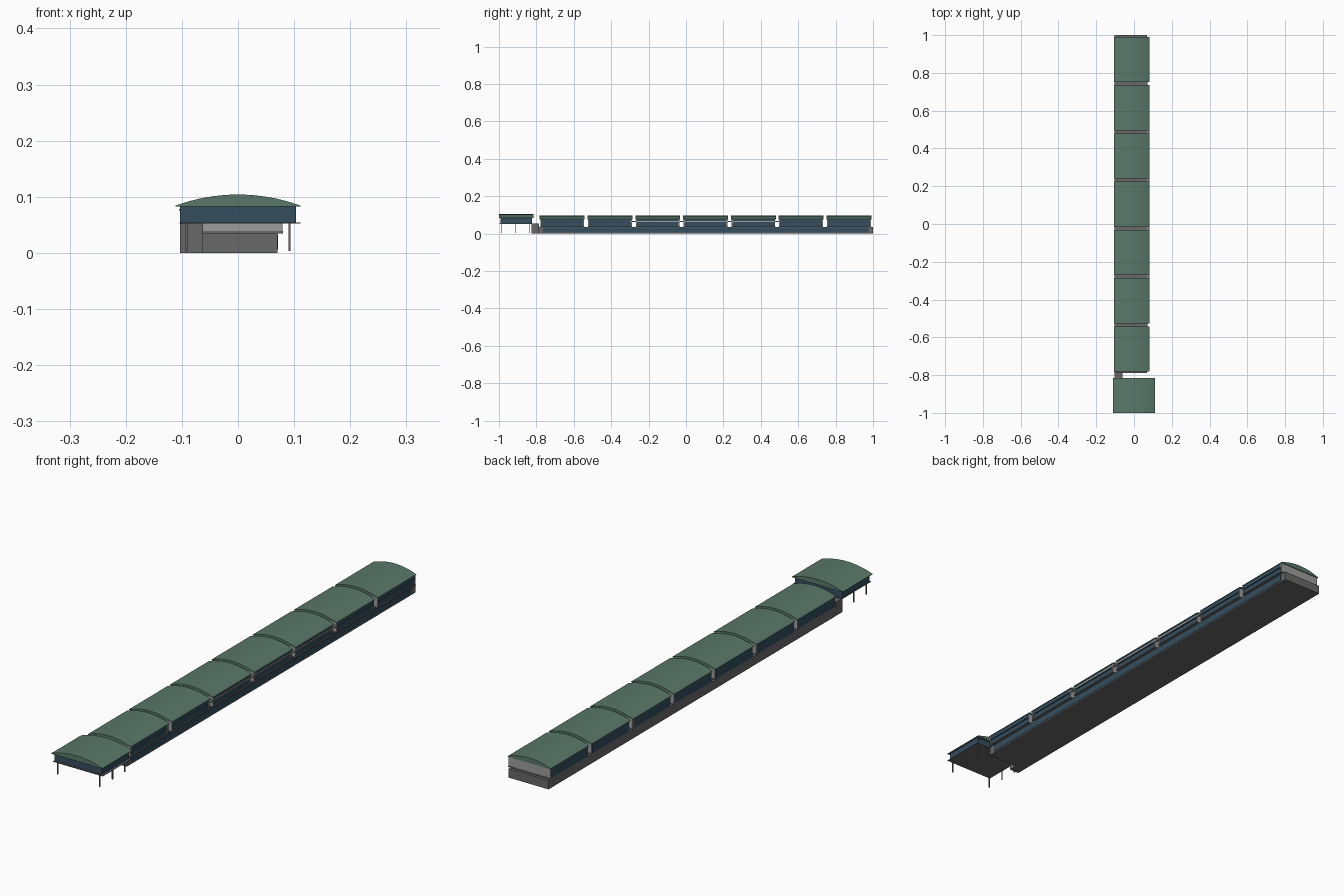
import bpy, bmesh, math

if "Cube" in bpy.data.objects:
    bpy.data.objects.remove(bpy.data.objects["Cube"])


def material(name, rgb):
    m = bpy.data.materials.new(name)
    m.diffuse_color = (*rgb, 1)
    m.use_nodes = True
    m.node_tree.nodes["Principled BSDF"].inputs["Base Color"].default_value = m.diffuse_color
    return m


GREEN = material("green_roof", (0.10, 0.19, 0.14))
GLASS = material("blue_glass", (0.035, 0.075, 0.11))
DARK = material("dark_concrete", (0.14, 0.14, 0.14))
LIGHT = material("light_concrete", (0.34, 0.34, 0.34))


def add(name, bm, mat):
    bmesh.ops.recalc_face_normals(bm, faces=bm.faces)
    me = bpy.data.meshes.new(name)
    bm.to_mesh(me)
    bm.free()
    ob = bpy.data.objects.new(name, me)
    bpy.context.collection.objects.link(ob)
    me.materials.append(mat)
    return ob


def box(name, x, y, z, mat):
    bm = bmesh.new()
    bmesh.ops.create_cube(bm, size=1)
    for v in bm.verts:
        v.co = [(r[0] + r[1]) / 2 + c * (r[1] - r[0]) for r, c in zip((x, y, z), v.co)]
    return add(name, bm, mat)


def arch_roof(name, x, y, z, lip):
    """Solid circular-segment roof with a thin eave, extruded along y."""
    half, rise, mid = (x[1] - x[0]) / 2, z[1] - z[0] - lip, (x[0] + x[1]) / 2
    radius = (half * half + rise * rise) / (2 * rise)
    span = math.asin(half / radius)
    n = 16
    pts = [(x[0], z[0])]
    for i in range(n + 1):
        a = span * (2 * i / n - 1)
        pts.append((mid + radius * math.sin(a), z[1] - radius * (1 - math.cos(a))))
    pts.append((x[1], z[0]))
    bm = bmesh.new()
    face = bm.faces.new([bm.verts.new((px, y[0], pz)) for px, pz in pts])
    ext = bmesh.ops.extrude_face_region(bm, geom=[face], use_keep_orig=True)
    for v in ext["geom"]:
        if isinstance(v, bmesh.types.BMVert):
            v.co.y = y[1]
    ob = add(name, bm, GREEN)
    bpy.ops.object.select_all(action='DESELECT')
    ob.select_set(True)
    bpy.context.view_layer.objects.active = ob
    bpy.ops.object.shade_smooth_by_angle(angle=math.radians(30))


# Long ground floor with a glazed right side
box("ground_floor", (-0.103, 0.07), (-0.79, 1.0), (0, 0.035), DARK)
box("ground_floor_glazing", (0.06, 0.0715), (-0.765, 0.975), (0.006, 0.033), GLASS)

# Seven separate upper modules with vaulted roofs
pitch, length, start = 0.2555, 0.236, -0.78
for i in range(7):
    y0 = start + i * pitch
    y1 = y0 + length
    n = f"module_{i + 1}_"
    box(n + "floor", (-0.103, 0.08), (y0, y1), (0.035, 0.039), DARK)
    for tag, a in (("front", y0 + 0.001), ("back", y1 - 0.006)):
        box(n + tag + "_wall", (-0.102, 0.079), (a, a + 0.005), (0.036, 0.077), LIGHT)
    box(n + "glazing", (-0.103, 0.075), (y0 + 0.005, y1 - 0.005), (0.037, 0.077), GLASS)
    box(n + "upper_glazing", (0.07, 0.079), (y0 + 0.003, y1 - 0.003), (0.06, 0.076), GLASS)
    arch_roof(n + "roof", (-0.105, 0.081), (y0 - 0.002, y1 + 0.002), (0.076, 0.096), 0.002)

# Horizontal rail linking the middle modules
box("link_rail", (0.073, 0.081), (-0.30, 0.50), (0.061, 0.067), LIGHT)

# Stair block between the long wing and the pavilion
box("stair_block", (-0.103, -0.062), (-0.825, -0.785), (0, 0.053), DARK)

# Raised front pavilion
box("pavilion_floor", (-0.104, 0.111), (-0.998, -0.818), (0.052, 0.0545), DARK)
box("pavilion_glazing", (-0.103, 0.103), (-0.992, -0.824), (0.0545, 0.084), GLASS)
arch_roof("pavilion_roof", (-0.111, 0.111), (-1.0, -0.815), (0.083, 0.104), 0.0015)
for side in (-1, 1):
    for j, y in enumerate((-0.988, -0.91, -0.835)):
        x = side * 0.092
        box(f"pavilion_post_{'left' if side < 0 else 'right'}_{j + 1}",
            (x - 0.002, x + 0.002), (y - 0.002, y + 0.002), (0.003, 0.053), DARK)
